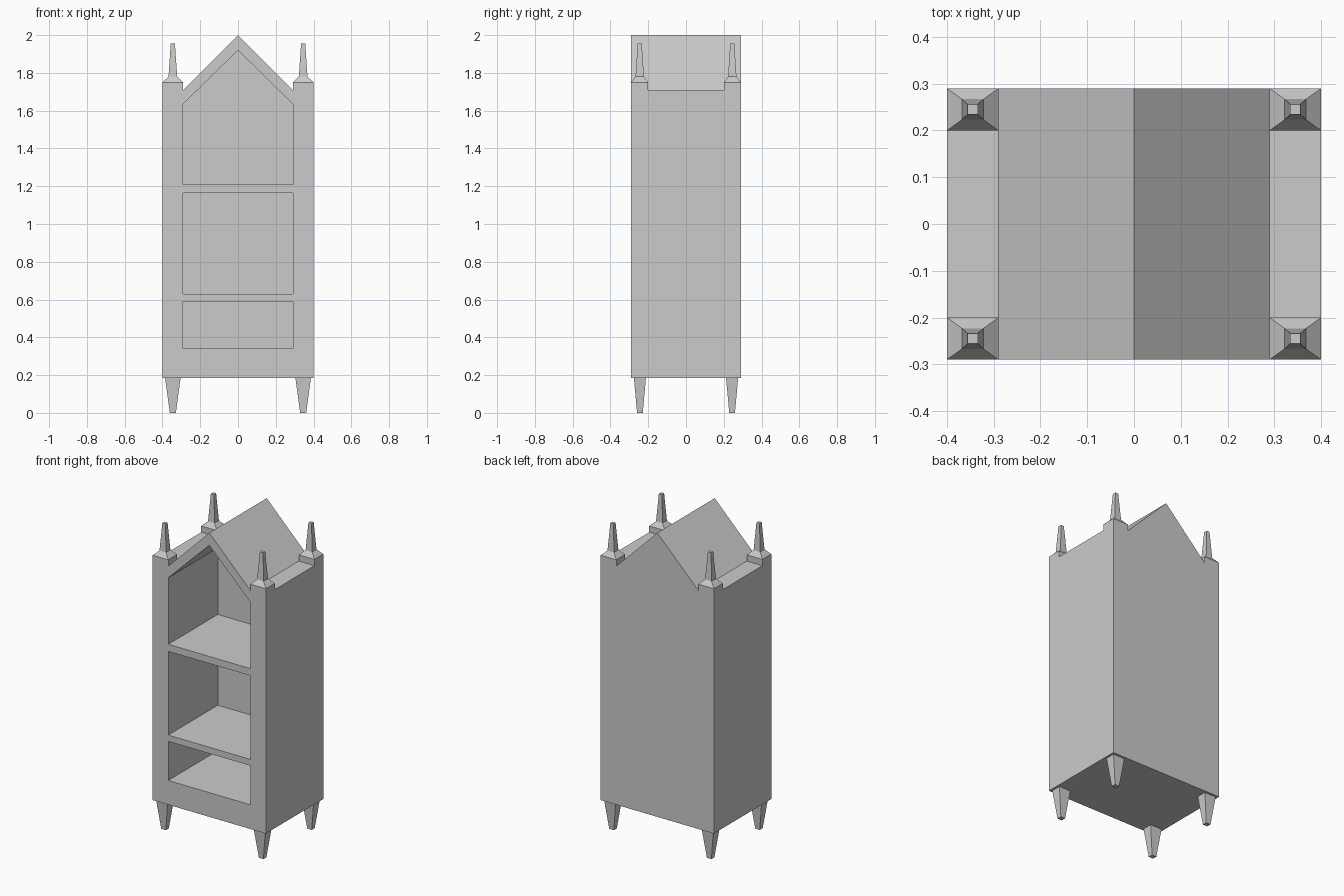
import bpy, bmesh

cube = bpy.data.objects.get("Cube")
if cube:
    bpy.data.objects.remove(cube, do_unlink=True)

grey = bpy.data.materials.new("plain grey")
grey.use_nodes = True
GREY = (0.6, 0.6, 0.6, 1)
grey.diffuse_color = GREY
grey.node_tree.nodes["Principled BSDF"].inputs["Base Color"].default_value = GREY


def finish(bm, name):
    bmesh.ops.recalc_face_normals(bm, faces=bm.faces)
    mesh = bpy.data.meshes.new(name)
    bm.to_mesh(mesh)
    bm.free()
    mesh.materials.append(grey)
    obj = bpy.data.objects.new(name, mesh)
    bpy.context.scene.collection.objects.link(obj)
    return obj


def prism(bm, profile, front, back):
    """Extrude an (x, z) outline along y."""
    face = bm.faces.new([bm.verts.new((x, front, z)) for x, z in profile])
    moved = bmesh.ops.extrude_face_region(bm, geom=[face])["geom"]
    verts = [v for v in moved if isinstance(v, bmesh.types.BMVert)]
    bmesh.ops.translate(bm, verts=verts, vec=(0, back - front, 0))


def stacked_column(name, cx, cy, levels):
    """Loft rectangles given as (z, half width, half depth)."""
    bm = bmesh.new()
    rings = [[bm.verts.new((cx + sx * w, cy + sy * d, z))
              for sx, sy in ((-1, -1), (1, -1), (1, 1), (-1, 1))]
             for z, w, d in levels]
    for low, high in zip(rings, rings[1:]):
        for i in range(4):
            j = (i + 1) % 4
            bm.faces.new((low[i], low[j], high[j], high[i]))
    bm.faces.new(rings[0])
    bm.faces.new(rings[-1])
    return finish(bm, name)


WIDTH, INNER, DEPTH = 0.4, 0.29, 0.29
BASE, EAVES, RIDGE = 0.185, 1.71, 2.0

# Gabled cabinet body
bm = bmesh.new()
prism(bm, [(-WIDTH, BASE), (WIDTH, BASE), (WIDTH, EAVES), (INNER, EAVES),
           (0, RIDGE), (-INNER, EAVES), (-WIDTH, EAVES)], -DEPTH, DEPTH)
body = finish(bm, "cabinet_body")

# Shelf compartments, the top one following the gable
bm = bmesh.new()
for low, high, peak in ((0.34, 0.59, None), (0.63, 1.165, None), (1.21, 1.635, 1.92)):
    outline = [(-INNER, low), (INNER, low), (INNER, high)]
    if peak:
        outline.append((0, peak))
    outline.append((-INNER, high))
    prism(bm, outline, -DEPTH - 0.1, 0.21)
cutter = finish(bm, "compartment_cutter")
cutter.hide_render = True

cut = body.modifiers.new("compartments", "BOOLEAN")
cut.object = cutter
cut.solver = "EXACT"
bpy.context.view_layer.objects.active = body
bpy.ops.object.modifier_apply(modifier=cut.name)
bpy.data.objects.remove(cutter, do_unlink=True)

# Corner feet and pinnacles
for x_side, x_name in ((1, "left"), (-1, "right")):
    for y_side, y_name in ((-1, "front"), (1, "back")):
        place = f"{y_name}_{x_name}"
        cx, cy = x_side * 0.345, y_side * 0.244
        stacked_column(f"{place}_foot", cx, cy,
                       [(0, 0.016, 0.015), (BASE, 0.041, 0.032)])
        stacked_column(f"{place}_pinnacle", cx, y_side * 0.245,
                       [(EAVES, 0.055, 0.045), (1.75, 0.055, 0.045),
                        (1.78, 0.023, 0.022), (1.955, 0.011, 0.011)])
